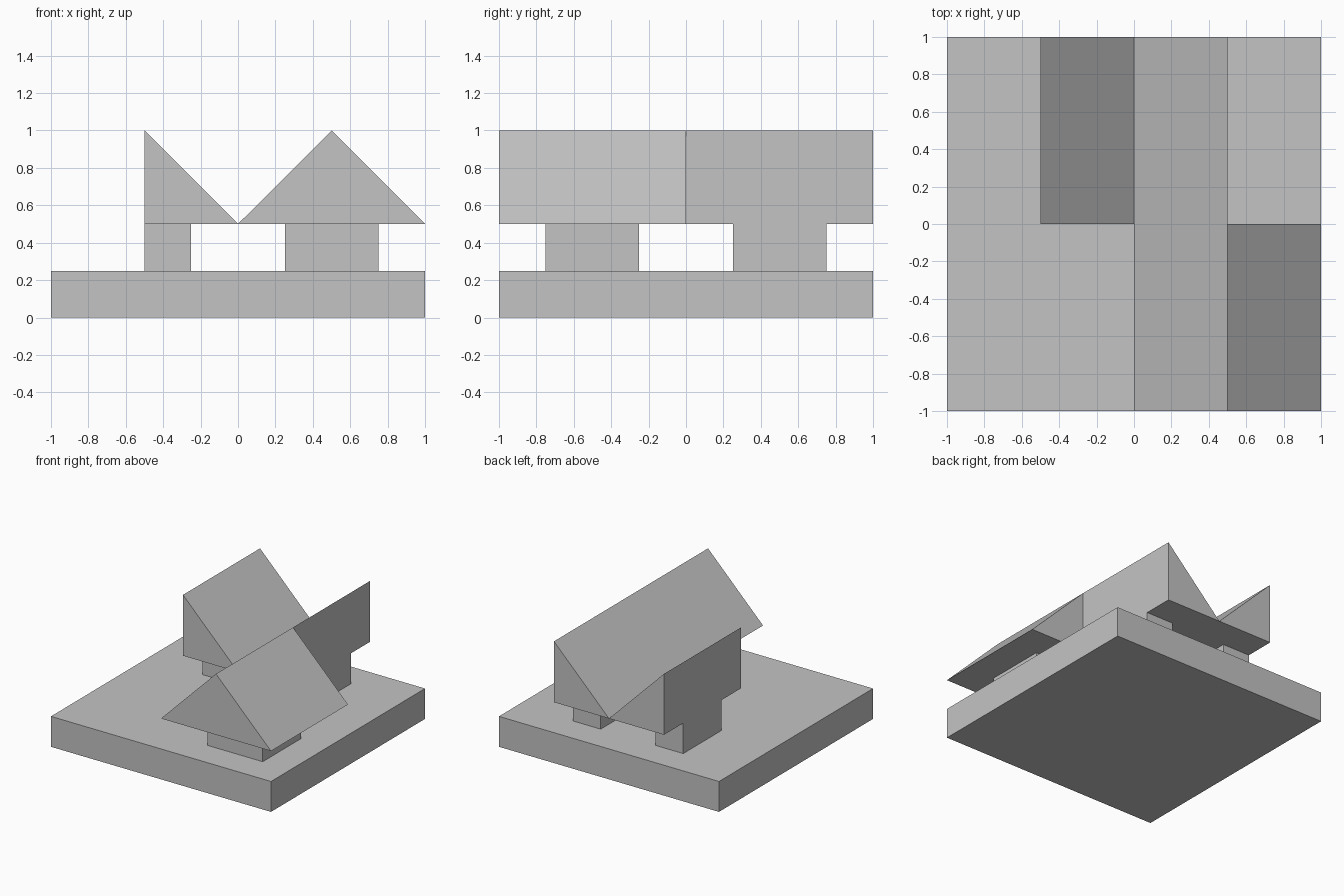
import bpy
import bmesh

cube = bpy.data.objects.get("Cube")
if cube:
    bpy.data.objects.remove(cube, do_unlink=True)

# Single flat colour
GREY = (0.55, 0.55, 0.55, 1)
grey = bpy.data.materials.new("plain_grey")
grey.use_nodes = True
grey.diffuse_color = GREY
grey.node_tree.nodes["Principled BSDF"].inputs["Base Color"].default_value = GREY


def prism(name, profile, y0, y1):
    """Extrude an x-z outline from y0 to y1."""
    bm = bmesh.new()
    face = bm.faces.new([bm.verts.new((x, y0, z)) for x, z in profile])
    result = bmesh.ops.extrude_face_region(bm, geom=[face])
    moved = [v for v in result["geom"] if isinstance(v, bmesh.types.BMVert)]
    bmesh.ops.translate(bm, verts=moved, vec=(0, y1 - y0, 0))
    bmesh.ops.recalc_face_normals(bm, faces=bm.faces)
    mesh = bpy.data.meshes.new(name)
    bm.to_mesh(mesh)
    bm.free()
    mesh.materials.append(grey)
    obj = bpy.data.objects.new(name, mesh)
    bpy.context.collection.objects.link(obj)
    return obj


def box(name, x0, x1, y0, y1, z0, z1):
    return prism(name, [(x0, z0), (x1, z0), (x1, z1), (x0, z1)], y0, y1)


BASE, EAVES, RIDGE = 0.25, 0.5, 1.0

# Base slab
box("base_slab", -1, 1, -1, 1, 0, BASE)

# Front gabled roof on its full post
box("front_post", 0.25, 0.75, -0.75, -0.25, BASE, EAVES)
prism("front_roof", [(0, EAVES), (1, EAVES), (0.5, RIDGE)], -1, 0)

# Back half roofs, mirrored about the valley, each flush with a half post
for side, s in (("left", 1), ("right", -1)):
    box("back_post_" + side, 0.25 * s, 0.5 * s, 0.25, 0.75, BASE, EAVES)
    prism("back_roof_" + side,
          [(0, EAVES), (0.5 * s, EAVES), (0.5 * s, RIDGE)], 0, 1)
